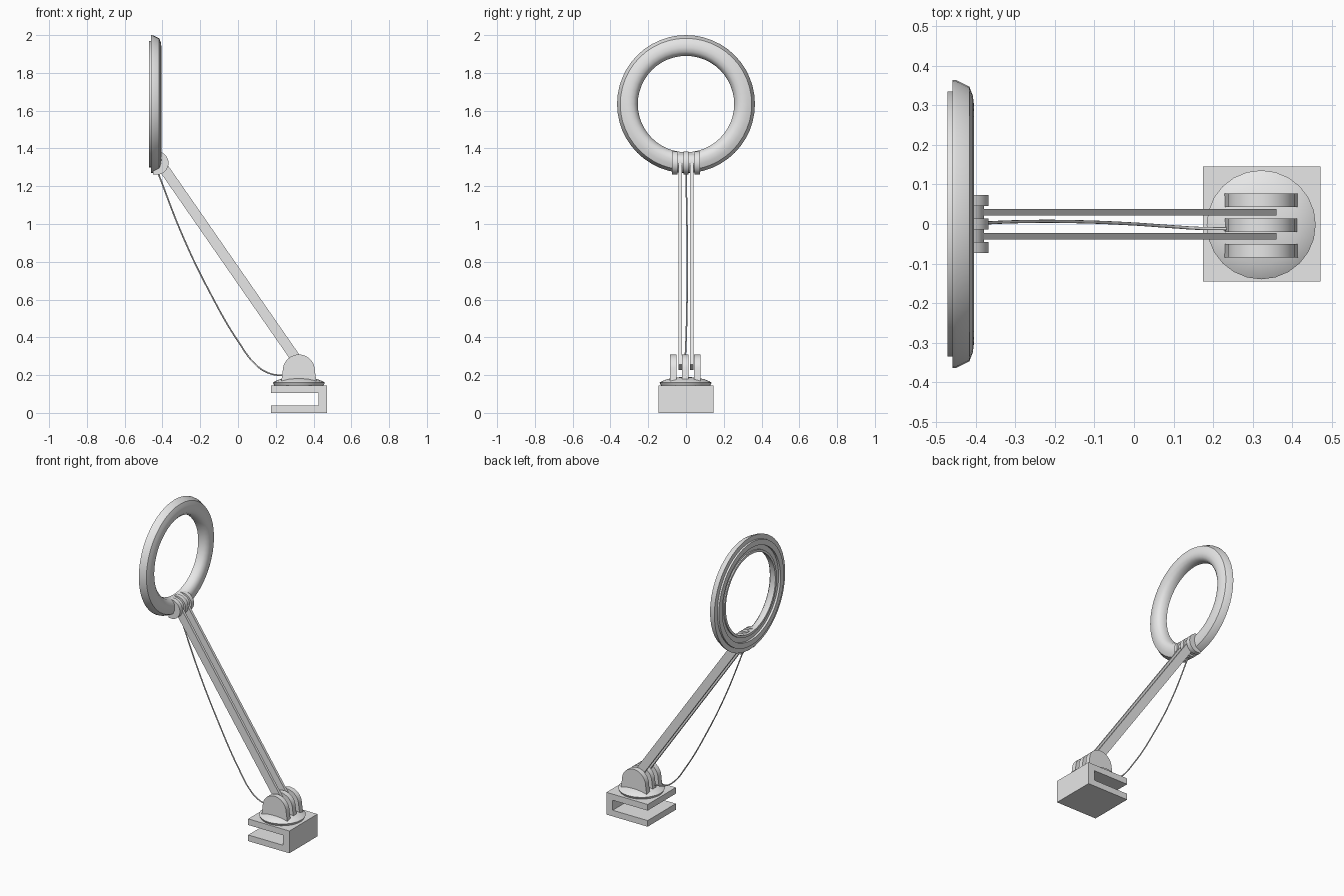
import bpy, bmesh, math
from mathutils import Vector, Matrix

cube = bpy.data.objects.get("Cube")
if cube:
    bpy.data.objects.remove(cube, do_unlink=True)

grey = bpy.data.materials.new("light_grey")
grey.use_nodes = True
grey.diffuse_color = (0.8, 0.8, 0.8, 1)
grey.node_tree.nodes["Principled BSDF"].inputs["Base Color"].default_value = (0.8, 0.8, 0.8, 1)


def finish(name, bm, smooth=True):
    bmesh.ops.remove_doubles(bm, verts=bm.verts, dist=1e-5)
    bmesh.ops.recalc_face_normals(bm, faces=bm.faces)
    mesh = bpy.data.meshes.new(name)
    bm.to_mesh(mesh)
    bm.free()
    mesh.materials.append(grey)
    obj = bpy.data.objects.new(name, mesh)
    bpy.context.collection.objects.link(obj)
    if smooth:
        bpy.ops.object.select_all(action='DESELECT')
        obj.select_set(True)
        bpy.context.view_layer.objects.active = obj
        bpy.ops.object.shade_smooth_by_angle(angle=math.radians(35))
    return obj


def extrude_y(name, outline, y0, y1, smooth=True):
    """Prism from an x-z outline, between two y positions."""
    bm = bmesh.new()
    face = bm.faces.new([bm.verts.new((x, y0, z)) for x, z in outline])
    result = bmesh.ops.extrude_face_region(bm, geom=[face])
    verts = [g for g in result["geom"] if isinstance(g, bmesh.types.BMVert)]
    bmesh.ops.translate(bm, verts=verts, vec=(0, y1 - y0, 0))
    return finish(name, bm, smooth)


def revolve(name, points, axis, centre, steps, closed=False):
    """Spin a profile of 3D points round an axis."""
    bm = bmesh.new()
    verts = [bm.verts.new(p) for p in points]
    pairs = list(zip(verts, verts[1:]))
    if closed:
        pairs.append((verts[-1], verts[0]))
    edges = [bm.edges.new(p) for p in pairs]
    bmesh.ops.spin(bm, geom=verts + edges, cent=centre, axis=axis,
                   angle=math.tau, steps=steps)
    return finish(name, bm)


def arc(cx, cz, r, start, end, n):
    angles = [math.radians(start + (end - start) * i / n) for i in range(n + 1)]
    return [(cx + r * math.cos(a), cz + r * math.sin(a)) for a in angles]


# Ring head: rounded towards +x, stepped rims on the -x side
RING_Z = 1.635
profile = [(.335, -.472), (.335, -.46), (.365, -.46), (.364, -.45),
           (.348, -.417), (.325, -.408), (.3, -.405), (.278, -.41),
           (.262, -.425), (.255, -.45), (.255, -.466), (.27, -.466),
           (.27, -.458), (.3, -.458), (.3, -.472)]
revolve("ring_head", [(x, 0, RING_Z + r) for r, x in profile],
        (1, 0, 0), (0, 0, RING_Z), 48, closed=True)

# Hinge at the ring: three fingers with narrower spacers
for i, side in enumerate(("right", "middle", "left")):
    y = (i - 1) * .059
    outline = arc(-.43, 1.323, .062, -85, 85, 16) + [(-.45, 1.385), (-.45, 1.262)]
    extrude_y("ring_hinge_" + side, outline, y - .014, y + .014)
extrude_y("ring_hinge_spacer", arc(-.43, 1.323, .05, -85, 85, 16)
          + [(-.45, 1.373), (-.45, 1.273)], -.05, .05)

# Twin arm bars
top, bottom = Vector((-.405, 1.312)), Vector((.338, .242))
across = (bottom - top).orthogonal().normalized() * .027
for side, y in (("right", -.031), ("left", .03)):
    bar = [top + across, bottom + across, bottom - across, top - across]
    extrude_y("arm_" + side, bar, y - .0085, y + .0085, smooth=False)

# Hinge at the base: three tall fingers
for i, side in enumerate(("right", "middle", "left")):
    y = -.0035 + (i - 1) * .064
    outline = arc(.322, .224, .085, 0, 180, 18) + [(.229, .165), (.415, .165)]
    extrude_y("base_hinge_" + side, outline, y - .017, y + .017)

# Swivel dome
dome = [(0, .14), (.128, .14), (.138, .16), (.125, .168), (.1, .178),
        (.06, .187), (0, .191)]
revolve("swivel_dome", [(.322 + r, -.002, z) for r, z in dome],
        (0, 0, 1), (.322, -.002, 0), 24)

# C-shaped clamp, open towards -x
clamp = [(.175, 0), (.472, 0), (.472, .145), (.175, .145),
         (.175, .105), (.427, .105), (.427, .04), (.175, .04)]
extrude_y("clamp", clamp, -.145, .145, smooth=False)

# Hanging cable
path = [(-.425, 0, 1.275), (-.29, .006, .93), (-.15, .006, .64), (0, 0, .38),
        (.1, -.007, .25), (.165, -.011, .21), (.26, -.012, .195)]
curve = bpy.data.curves.new("cable", 'CURVE')
curve.dimensions = '3D'
curve.bevel_depth = .004
curve.bevel_resolution = 2
curve.resolution_u = 8
curve.use_fill_caps = True
spline = curve.splines.new('BEZIER')
spline.bezier_points.add(len(path) - 1)
for point, co in zip(spline.bezier_points, path):
    point.co = co
    point.handle_left_type = point.handle_right_type = 'AUTO'
curve.materials.append(grey)
bpy.context.collection.objects.link(bpy.data.objects.new("cable", curve))
